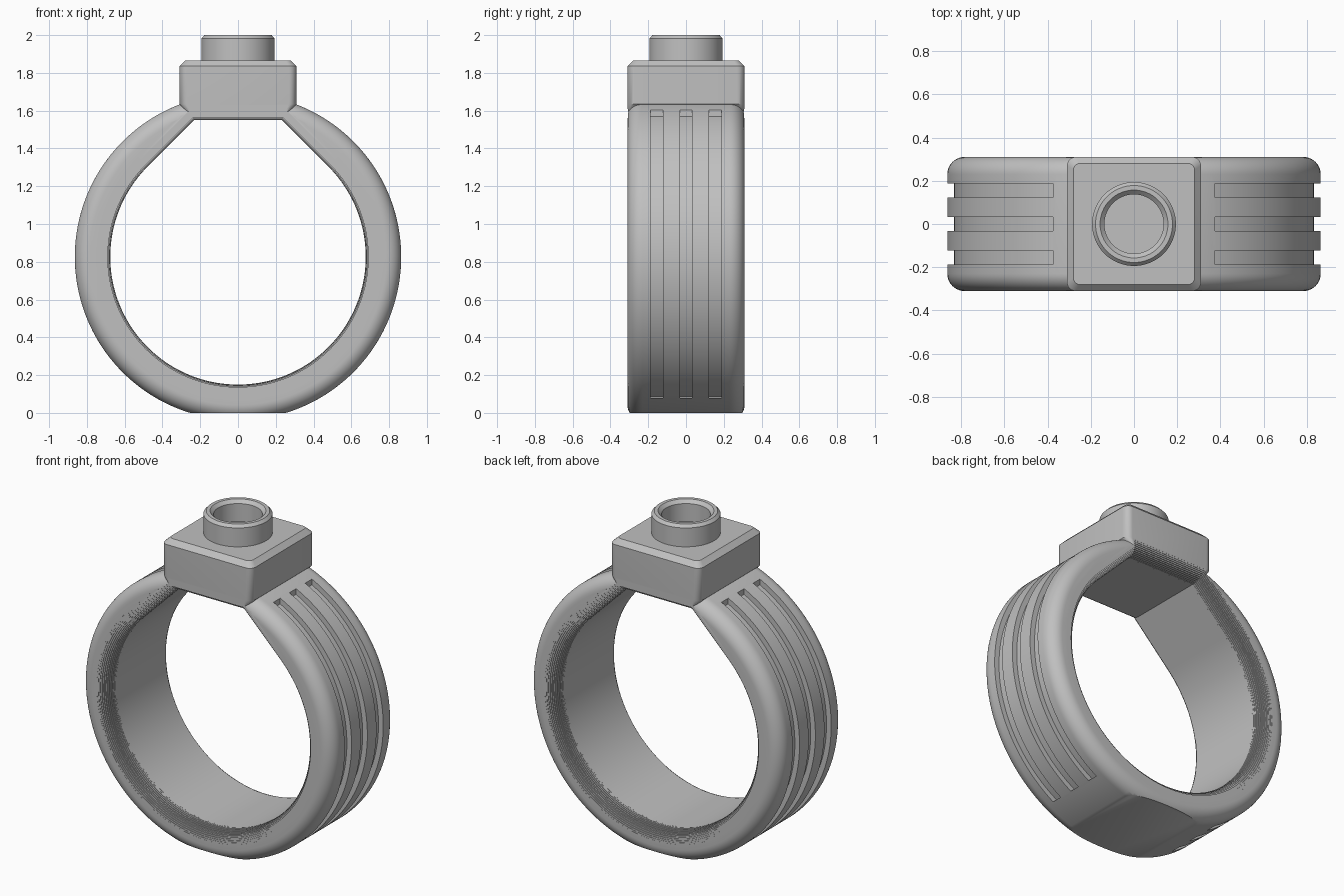
import bpy, bmesh, math

cube = bpy.data.objects.get("Cube")
if cube:
    bpy.data.objects.remove(cube, do_unlink=True)

CZ, OUTER, INNER, HALF, FILLET = 0.826, 0.864, 0.676, 0.31, 0.08
HEAD_FLOOR = 1.55

metal = bpy.data.materials.new("grey metal")
metal.use_nodes = True
GREY = (0.53, 0.53, 0.53, 1)
metal.diffuse_color = GREY
metal.node_tree.nodes["Principled BSDF"].inputs["Base Color"].default_value = GREY


def loft(name, loops):
    """Skin matching loops of points and cap both ends."""
    bm = bmesh.new()
    rings = [[bm.verts.new(p) for p in loop] for loop in loops]
    bm.faces.new(rings[0])
    bm.faces.new(rings[-1])
    for a, b in zip(rings, rings[1:]):
        for i in range(len(a)):
            j = (i + 1) % len(a)
            bm.faces.new((a[i], a[j], b[j], b[i]))
    bmesh.ops.recalc_face_normals(bm, faces=bm.faces)
    mesh = bpy.data.meshes.new(name)
    bm.to_mesh(mesh)
    bm.free()
    mesh.materials.append(metal)
    obj = bpy.data.objects.new(name, mesh)
    bpy.context.collection.objects.link(obj)
    return obj


def boolean(target, other, operation):
    """Apply a boolean and discard the helper."""
    other.hide_render = True
    mod = target.modifiers.new("bool", "BOOLEAN")
    mod.operation, mod.object, mod.solver = operation, other, "EXACT"
    bpy.context.view_layer.objects.active = target
    bpy.ops.object.modifier_apply(modifier=mod.name)
    bpy.data.objects.remove(other, do_unlink=True)


def circle_xz(r, y, n=160):
    angles = [math.tau * i / n for i in range(n)]
    return [(r * math.cos(a), y, CZ + r * math.sin(a)) for a in angles]


def circle_xy(r, z, n=64):
    angles = [math.tau * i / n for i in range(n)]
    return [(r * math.cos(a), r * math.sin(a), z) for a in angles]


def hole_loop(d, y, n=120):
    """Finger hole grown by d: an arc, two tangents and a flat top."""
    r, top = INNER + d, HEAD_FLOOR + d
    corner = r * math.sqrt(2) - (top - CZ)
    arc = [math.radians(135 + 270 * i / n) for i in range(n + 1)]
    pts = [(r * math.cos(a), y, CZ + r * math.sin(a)) for a in arc]
    return pts + [(corner, y, top), (-corner, y, top)]


def rounded_rect(hx, hy, r, z, n=6):
    pts = []
    for k, (sx, sy) in enumerate([(1, 1), (-1, 1), (-1, -1), (1, -1)]):
        for i in range(n + 1):
            a = math.pi / 2 * (k + i / n)
            pts.append((sx * (hx - r) + r * math.cos(a),
                        sy * (hy - r) + r * math.sin(a), z))
    return pts


def box(name, lo, hi):
    return loft(name, [[(lo[0], lo[1], z), (hi[0], lo[1], z),
                        (hi[0], hi[1], z), (lo[0], hi[1], z)]
                       for z in (lo[2], hi[2])])


# Band blank with rounded outer edges
edge = [math.pi / 2 * i / 10 for i in range(11)]
profile = [(OUTER - FILLET + FILLET * math.sin(a),
            HALF - FILLET + FILLET * math.cos(a)) for a in edge]
sides = [(r, -y) for r, y in profile] + [(r, y) for r, y in reversed(profile)]
ring = loft("ring", [circle_xz(r, y) for r, y in sides])

# Grooves round both flanks: a block hollowed by the groove floor
for side in (1, -1):
    for y in (-0.155, 0, 0.155):
        x0, x1 = sorted((side * 0.375, side * 1.1))
        groove = box("groove_cutter", (x0, y - 0.033, 0.08), (x1, y + 0.033, 1.9))
        floor = loft("groove_floor", [circle_xz(0.832, y + w) for w in (-0.1, 0.1)])
        boolean(groove, floor, "DIFFERENCE")
        boolean(ring, groove, "DIFFERENCE")

# Square head with chamfered top and lower side edges
head = loft("head", [rounded_rect(hx, hy, r, z) for hx, hy, r, z in (
    (0.23, HALF, 0.03, 1.53), (0.28, HALF, 0.03, 1.60),
    (HALF, HALF, 0.04, 1.635), (HALF, HALF, 0.04, 1.836),
    (0.28, 0.28, 0.03, 1.866))])
boolean(ring, head, "UNION")

# Finger hole with finely stepped rounded rims
STEPS = 12
half_path = []
for k in range(STEPS):
    a0, mid, a1 = (math.pi / 2 * (1 - (k + s) / STEPS) for s in (0, 0.5, 1))
    d = FILLET * (1 - math.cos(mid))
    start = FILLET * (1 - math.sin(a0)) if k else -0.1
    half_path.append((start - HALF, d))
    half_path.append((FILLET * (1 - math.sin(a1)) - HALF, d))
half_path.append((FILLET - HALF, 0))
path = half_path + [(-y, d) for y, d in reversed(half_path)]
boolean(ring, loft("hole_cutter", [hole_loop(d, y) for y, d in path]), "DIFFERENCE")

# Flat foot
boolean(ring, box("foot_cutter", (-1, -1, -0.5), (1, 1, 0)), "DIFFERENCE")

# Round collar with a shallow cup
collar = loft("collar", [circle_xy(r, z) for r, z in (
    (0.194, 1.85), (0.194, 1.983), (0.178, 2.0), (0.157, 2.0),
    (0.137, 1.98), (0.137, 1.87))])

# Smooth shading with sharp creases
for obj in (ring, collar):
    bpy.ops.object.select_all(action="DESELECT")
    obj.select_set(True)
    bpy.context.view_layer.objects.active = obj
    bpy.ops.object.shade_smooth_by_angle(angle=math.radians(30))
